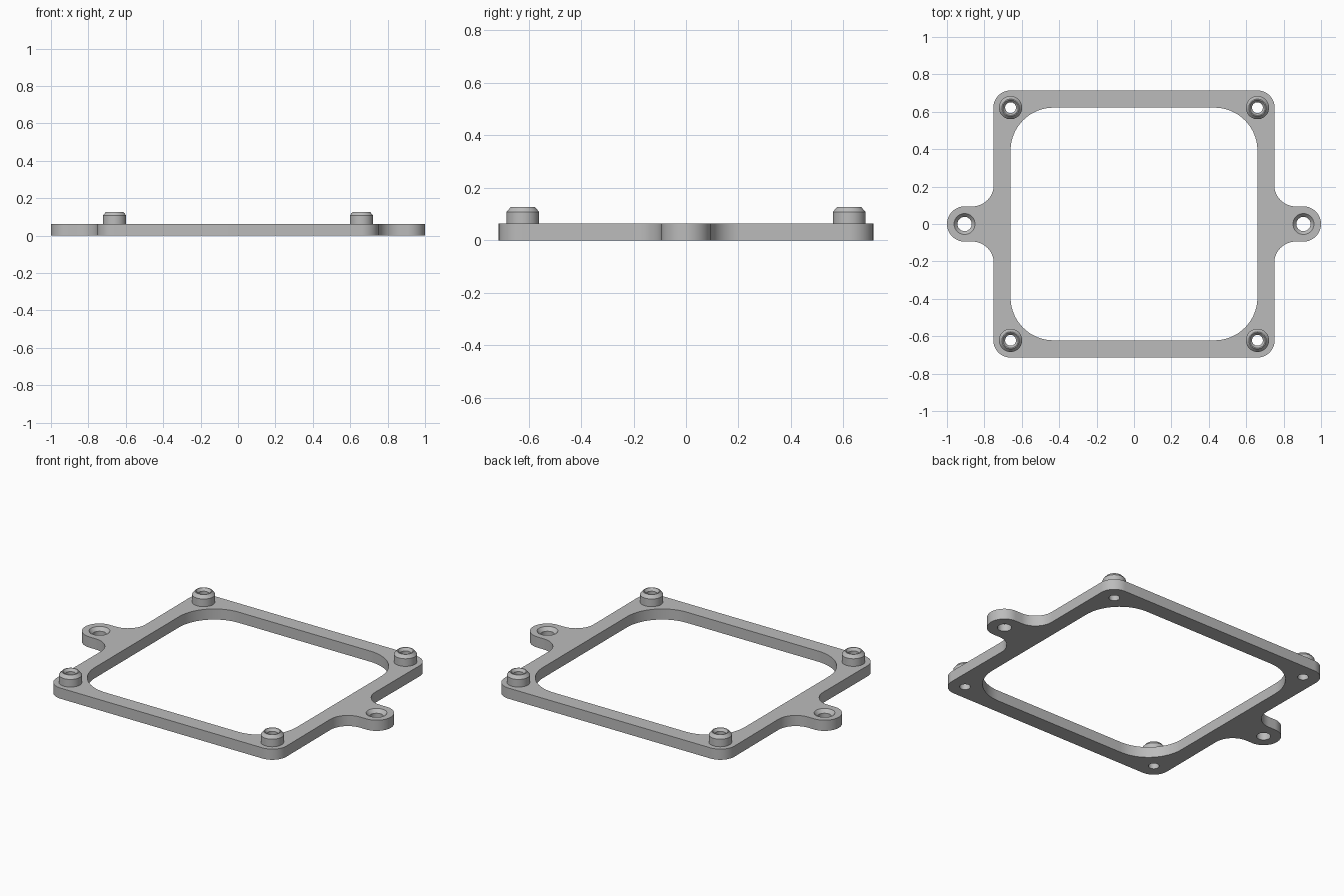
import bpy, bmesh, math

if "Cube" in bpy.data.objects:
    bpy.data.objects.remove(bpy.data.objects["Cube"])

T = 0.063                      # plate thickness
HX, HY = 0.66, 0.622           # standoff centres
EAR_X, EAR_R = 0.906, 0.094    # mounting ear centre and radius

grey = bpy.data.materials.new("grey")
grey.diffuse_color = (0.5, 0.5, 0.5, 1)
grey.use_nodes = True
grey.node_tree.nodes["Principled BSDF"].inputs["Base Color"].default_value = grey.diffuse_color


def arc(cx, cy, r, a0, a1, n=16):
    angles = [math.radians(a0 + (a1 - a0) * i / n) for i in range(n + 1)]
    return [(cx + r * math.cos(a), cy + r * math.sin(a)) for a in angles]


def finish(name, bm):
    bmesh.ops.recalc_face_normals(bm, faces=bm.faces)
    mesh = bpy.data.meshes.new(name)
    bm.to_mesh(mesh)
    bm.free()
    mesh.materials.append(grey)
    obj = bpy.data.objects.new(name, mesh)
    bpy.context.collection.objects.link(obj)
    return obj


def prism(name, points, z0, z1):
    bm = bmesh.new()
    face = bm.faces.new([bm.verts.new((x, y, z0)) for x, y in points])
    top = bmesh.ops.extrude_face_region(bm, geom=[face])["geom"]
    bmesh.ops.translate(bm, vec=(0, 0, z1 - z0),
                        verts=[v for v in top if isinstance(v, bmesh.types.BMVert)])
    return finish(name, bm)


def lathe(name, profile, x, y, closed, n=40):
    """Revolve (radius, z) points; closed makes a tube, otherwise ends are capped."""
    bm = bmesh.new()
    rings = [[bm.verts.new((x + r * math.cos(2 * math.pi * i / n),
                            y + r * math.sin(2 * math.pi * i / n), z))
              for i in range(n)] for r, z in profile]
    pairs = list(zip(rings, rings[1:]))
    if closed:
        pairs.append((rings[-1], rings[0]))
    else:
        bm.faces.new(rings[0])
        bm.faces.new(rings[-1])
    for a, b in pairs:
        for i in range(n):
            j = (i + 1) % n
            bm.faces.new((a[i], a[j], b[j], b[i]))
    return finish(name, bm)


def smooth(obj):
    bpy.ops.object.select_all(action='DESELECT')
    obj.select_set(True)
    bpy.context.view_layer.objects.active = obj
    bpy.ops.object.shade_smooth_by_angle(angle=math.radians(25))


# Frame outline with filleted mounting ears: right half, then turned half a revolution
F = 0.115
half = (arc(HX, -HY, 0.092, -90, 0)
        + arc(0.75 + F, -EAR_R - F, F, 180, 90)
        + arc(EAR_X, 0, EAR_R, -90, 90, 32)
        + arc(0.75 + F, EAR_R + F, F, 270, 180)
        + arc(HX, HY, 0.092, 0, 90))
plate = prism("frame_plate", half + [(-x, -y) for x, y in half], 0, T)

# Rounded window opening
R = 0.23
window = []
for sx, sy, a in ((1, 1, 0), (-1, 1, 90), (-1, -1, 180), (1, -1, 270)):
    window += arc(sx * (HX - R), sy * (HY - R), R, a, a + 90, 20)
cutters = [prism("window_cutter", window, -0.1, 0.2)]

# Countersunk ear holes
for s in (-1, 1):
    cutters.append(lathe("ear_hole_cutter",
                         [(0.038, -0.05), (0.038, T - 0.02), (0.056, T), (0.056, 0.15)],
                         s * EAR_X, 0, False))

# Hollow chamfered standoffs and the holes below them
for sx in (-1, 1):
    for sy in (-1, 1):
        x, y = sx * HX, sy * HY
        cutters.append(lathe("standoff_hole_cutter", [(0.029, -0.05), (0.029, 0.2)],
                             x, y, False))
        smooth(lathe("standoff",
                     [(0.062, T), (0.062, 0.108), (0.046, 0.127), (0.041, 0.127),
                      (0.029, 0.112), (0.029, T)], x, y, True))

# Cut all openings out of the plate
bpy.ops.object.select_all(action='DESELECT')
bpy.context.view_layer.objects.active = plate
for cutter in cutters:
    mod = plate.modifiers.new("cut", 'BOOLEAN')
    mod.operation = 'DIFFERENCE'
    mod.solver = 'EXACT'
    mod.object = cutter
    bpy.ops.object.modifier_apply(modifier=mod.name)
    bpy.data.objects.remove(cutter)
smooth(plate)
